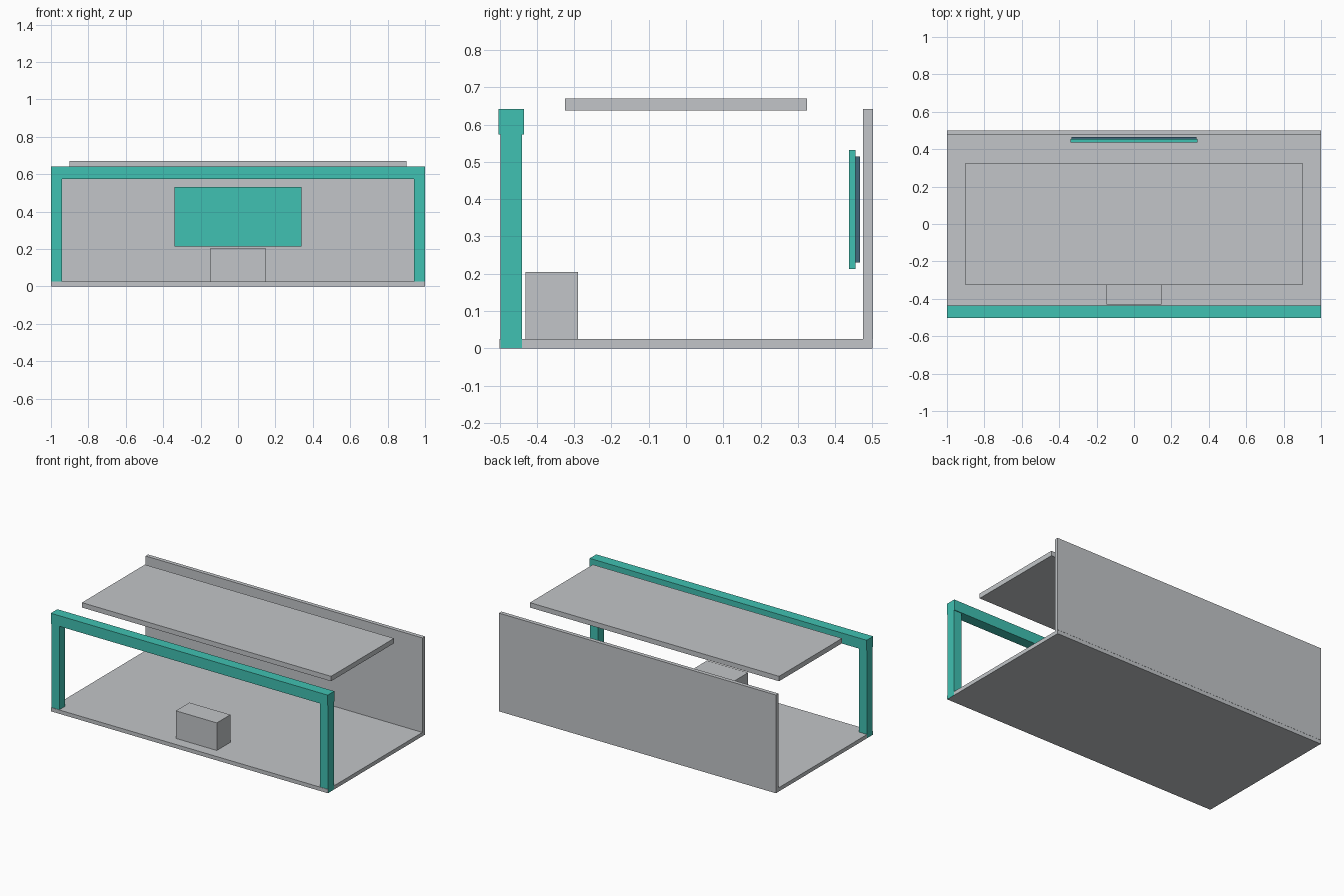
import bpy

if "Cube" in bpy.data.objects:
    bpy.data.objects.remove(bpy.data.objects["Cube"])


def material(name, rgb):
    m = bpy.data.materials.new(name)
    m.diffuse_color = (*rgb, 1.0)
    m.use_nodes = True
    m.node_tree.nodes["Principled BSDF"].inputs["Base Color"].default_value = m.diffuse_color
    return m


grey = material("light_grey", (0.54, 0.56, 0.58))
teal = material("teal", (0.051, 0.533, 0.445))
slate = material("slate_blue", (0.055, 0.14, 0.20))


def box(name, xs, ys, zs, mat):
    """Box spanning the given (min, max) range on each axis."""
    ranges = (xs, ys, zs)
    bpy.ops.mesh.primitive_cube_add(size=1, location=[(a + b) / 2 for a, b in ranges])
    ob = bpy.context.object
    ob.name = name
    ob.scale = [b - a for a, b in ranges]
    bpy.ops.object.transform_apply(location=False, rotation=False, scale=True)
    ob.data.materials.append(mat)
    return ob


# Booth shell: floor, back wall and floating canopy
box("floor", (-0.9995, 0.9995), (-0.5, 0.5), (0.0, 0.025), grey)
box("back_wall", (-1.0, 1.0), (0.475, 0.501), (0.025, 0.642), grey)
box("canopy", (-0.9, 0.9), (-0.325, 0.325), (0.638, 0.67), grey)

# Front frame: two posts and a slightly thicker header beam
for side, xs in (("left", (-1.0, -0.942)), ("right", (0.942, 1.0))):
    box(side + "_post", xs, (-0.4975, -0.44), (0.0005, 0.61), teal)
box("header_beam", (-1.0, 1.0), (-0.503, -0.435), (0.573, 0.642), teal)

# Counter near the front
box("counter", (-0.148, 0.148), (-0.43, -0.29), (0.025, 0.205), grey)

# Wall display: backing panel and front screen
box("display_backing", (-0.333, 0.333), (0.455, 0.466), (0.23, 0.515), slate)
box("display_screen", (-0.34, 0.34), (0.437, 0.455), (0.213, 0.532), teal)
